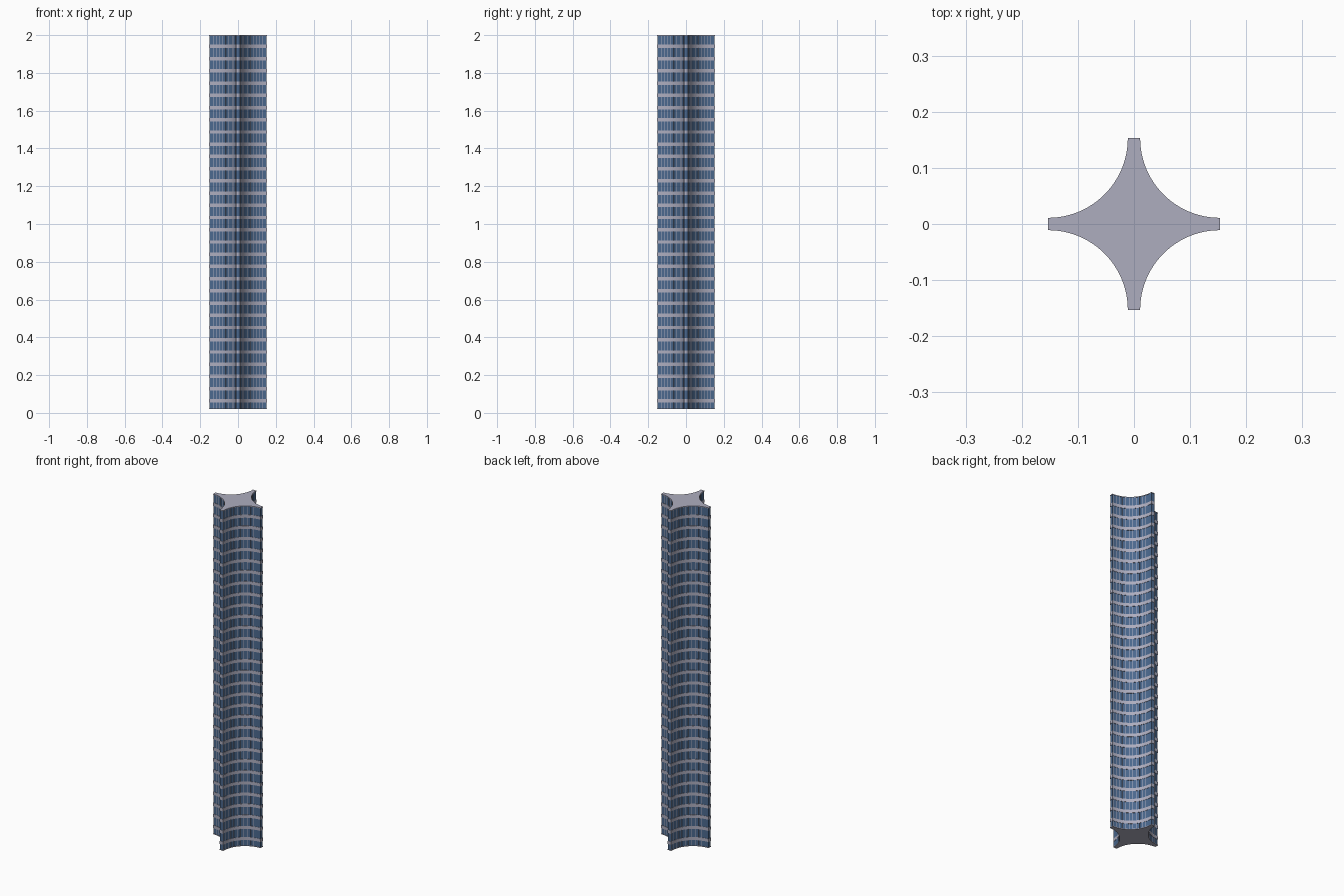
import bpy, bmesh, math

if "Cube" in bpy.data.objects:
    bpy.data.objects.remove(bpy.data.objects["Cube"])

R, TIP, HALF = 0.142, 0.153, 0.011
Z0, Z1, FLOORS = 0.02, 2.0, 30
STEP = 0.0647
SEG = 24


def material(name, col):
    m = bpy.data.materials.new(name)
    m.diffuse_color = (*col, 1)
    m.use_nodes = True
    m.node_tree.nodes["Principled BSDF"].inputs["Base Color"].default_value = m.diffuse_color
    return m


concrete = material("pale_concrete", (0.42, 0.42, 0.52))
glass = material("blue_glass", (0.07, 0.14, 0.27))


def star(inset):
    # four concave quarter arcs joined by blunt arm tips
    pts = []
    t = TIP - inset
    for q in range(4):
        c, s = math.cos(q * math.pi / 2), math.sin(q * math.pi / 2)
        for i in range(SEG + 1):
            a = -math.pi / 2 - i / SEG * math.pi / 2
            x = min(t, TIP + (R + inset) * math.cos(a))
            y = min(t, TIP + (R + inset) * math.sin(a))
            pts.append((c * x - s * y, s * x + c * y))
    return pts


def prism(bm, pts, z0, z1):
    lo = [bm.verts.new((x, y, z0)) for x, y in pts]
    hi = [bm.verts.new((x, y, z1)) for x, y in pts]
    n = len(pts)
    for i in range(n):
        j = (i + 1) % n
        bm.faces.new((lo[i], lo[j], hi[j], hi[i]))
    bm.faces.new(hi)
    bm.faces.new(lo[::-1])


def finish(bm, name, mat):
    me = bpy.data.meshes.new(name)
    bm.to_mesh(me)
    bm.free()
    me.materials.append(mat)
    ob = bpy.data.objects.new(name, me)
    bpy.context.collection.objects.link(ob)


# glass curtain wall
bm = bmesh.new()
prism(bm, star(0.0015), Z0 + 0.001, Z1 - 0.002)
finish(bm, "glass_walls", glass)

# floor bands with the roof and base plates
bm = bmesh.new()
outline = star(0)
for k in range(FLOORS):
    z = 1.94 - k * STEP
    prism(bm, outline, z - 0.009, z + 0.009)
prism(bm, outline, Z1 - 0.004, Z1)
prism(bm, outline, Z0, Z0 + 0.004)
finish(bm, "floor_bands", concrete)

# vertical window bars, following the concave walls
bm = bmesh.new()
BARS = 12
for q in range(4):
    for i in range(BARS + 1):
        f = 0.02 + 0.96 * i / BARS
        a = -math.pi / 2 - f * math.pi / 2
        w = 0.0009 / R
        pts = []
        for r, d in ((R + 0.004, w), (R + 0.004, -w), (R + 0.0005, -w), (R + 0.0005, w)):
            x, y = TIP + r * math.cos(a + d), TIP + r * math.sin(a + d)
            c, s = math.cos(q * math.pi / 2), math.sin(q * math.pi / 2)
            pts.append((c * x - s * y, s * x + c * y))
        prism(bm, pts, Z0 + 0.002, Z1 - 0.002)
bmesh.ops.recalc_face_normals(bm, faces=bm.faces)
finish(bm, "window_bars", concrete)
